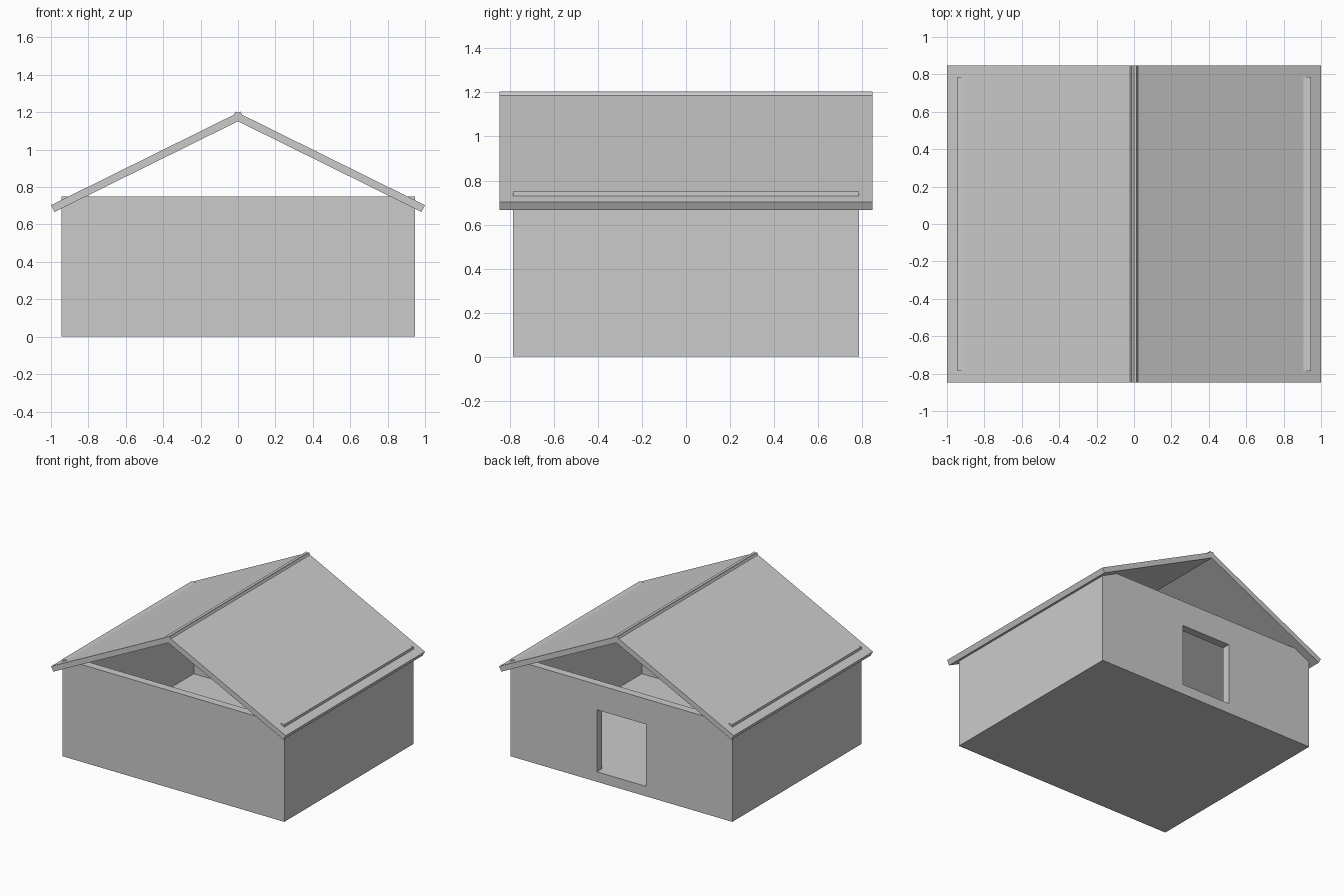
import bpy
import bmesh

if "Cube" in bpy.data.objects:
    bpy.data.objects.remove(bpy.data.objects["Cube"], do_unlink=True)

GREY = (0.6, 0.6, 0.6, 1.0)
grey = bpy.data.materials.new("plain grey")
grey.use_nodes = True
grey.diffuse_color = GREY
grey.node_tree.nodes["Principled BSDF"].inputs["Base Color"].default_value = GREY

HALF_X, HALF_Y = 0.945, 0.785   # outer wall faces
WALL, FLOOR, TOP = 0.062, 0.077, 0.75
DOOR_HALF, DOOR_TOP = 0.21, 0.555
ROOF_HALF_Y = 0.848


def extrude(name, outline, axis, start, depth):
    """Extrude a flat outline along the y or z axis."""
    bm = bmesh.new()
    place = (lambda a, b: (a, start, b)) if axis == "y" else (lambda a, b: (a, b, start))
    face = bm.faces.new([bm.verts.new(place(a, b)) for a, b in outline])
    moved = bmesh.ops.extrude_face_region(bm, geom=[face])["geom"]
    shift = (0, depth, 0) if axis == "y" else (0, 0, depth)
    verts = [g for g in moved if isinstance(g, bmesh.types.BMVert)]
    bmesh.ops.translate(bm, verts=verts, vec=shift)
    bmesh.ops.recalc_face_normals(bm, faces=bm.faces)
    mesh = bpy.data.meshes.new(name)
    bm.to_mesh(mesh)
    bm.free()
    mesh.materials.append(grey)
    obj = bpy.data.objects.new(name, mesh)
    bpy.context.collection.objects.link(obj)
    return obj


def rectangle(x0, x1, y0, y1):
    return [(x0, y0), (x1, y0), (x1, y1), (x0, y1)]


def cut(target, cutter):
    cutter.hide_render = True
    mod = target.modifiers.new("cut", "BOOLEAN")
    mod.operation = "DIFFERENCE"
    mod.solver = "EXACT"
    mod.object = cutter
    bpy.context.view_layer.objects.active = target
    bpy.ops.object.modifier_apply(modifier=mod.name)
    bpy.data.objects.remove(cutter, do_unlink=True)


# Walls and floor: one block, hollowed from above
walls = extrude("walls_and_floor", rectangle(-HALF_X, HALF_X, -HALF_Y, HALF_Y), "z", 0, TOP)
in_x, in_y = HALF_X - WALL, HALF_Y - WALL
cut(walls, extrude("room_cutter", rectangle(-in_x, in_x, -in_y, in_y), "z", FLOOR, TOP))

# Doorway in the back wall, level with the floor
cut(walls, extrude("door_cutter", rectangle(-DOOR_HALF, DOOR_HALF, FLOOR, DOOR_TOP),
                   "y", in_y - WALL, WALL * 3))

# Roof slabs, crossing at the ridge
slab = [(1.0, 0.703), (0.981, 0.667), (-0.031, 1.167), (-0.013, 1.204)]
for name, side in (("left_roof_slab", 1), ("right_roof_slab", -1)):
    extrude(name, [(side * x, z) for x, z in slab], "y", -ROOF_HALF_Y, 2 * ROOF_HALF_Y)
